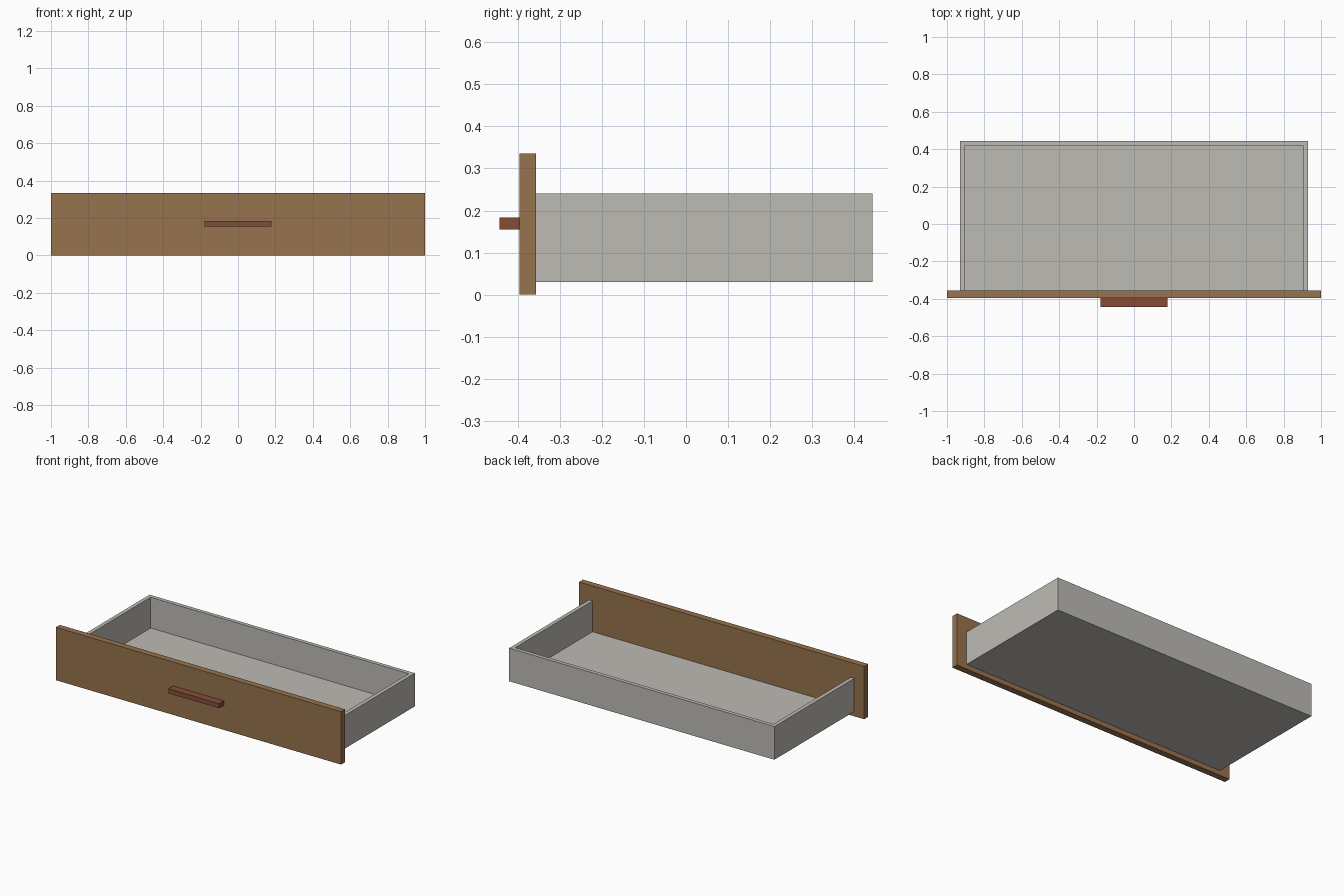
import bpy
import bmesh
from mathutils import Vector

cube = bpy.data.objects.get("Cube")
if cube:
    bpy.data.objects.remove(cube, do_unlink=True)


def make_material(name, rgb):
    mat = bpy.data.materials.new(name)
    mat.use_nodes = True
    color = (*rgb, 1)
    mat.diffuse_color = color
    bsdf = next(n for n in mat.node_tree.nodes if n.type == "BSDF_PRINCIPLED")
    bsdf.inputs["Base Color"].default_value = color
    return mat


def box(name, low, high, mat):
    """Flat-faced board spanning two opposite corners."""
    low, high = Vector(low), Vector(high)
    bm = bmesh.new()
    bmesh.ops.create_cube(bm, size=1)
    bmesh.ops.scale(bm, vec=high - low, verts=bm.verts)
    mesh = bpy.data.meshes.new(name)
    bm.to_mesh(mesh)
    bm.free()
    mesh.materials.append(mat)
    obj = bpy.data.objects.new(name, mesh)
    obj.location = (low + high) / 2
    bpy.context.collection.objects.link(obj)
    return obj


wood = make_material("brown wood", (0.31, 0.17, 0.075))
red_wood = make_material("reddish handle", (0.235, 0.075, 0.038))
grey = make_material("warm grey board", (0.515, 0.497, 0.462))

# Main dimensions
OUTER, INNER = 0.93, 0.905
FRONT, BACK = -0.356, 0.443
BASE, RIM = 0.03, 0.24
BACK_INNER = BACK - (OUTER - INNER)

# Front panel and pull
box("front_panel", (-1, -0.396, 0), (1, FRONT, 0.335), wood)
box("handle", (-0.178, -BACK, 0.155), (0.178, -0.396, 0.184), red_wood)

# Side boards
for name, x0, x1 in (("left_side", INNER, OUTER), ("right_side", -OUTER, -INNER)):
    box(name, (x0, FRONT, BASE), (x1, BACK, RIM), grey)

# Back board and floor between the sides
box("back_board", (-INNER, BACK_INNER, BASE), (INNER, BACK, RIM), grey)
box("bottom_panel", (-INNER, FRONT, BASE), (INNER, BACK_INNER, BASE + 0.015), grey)
